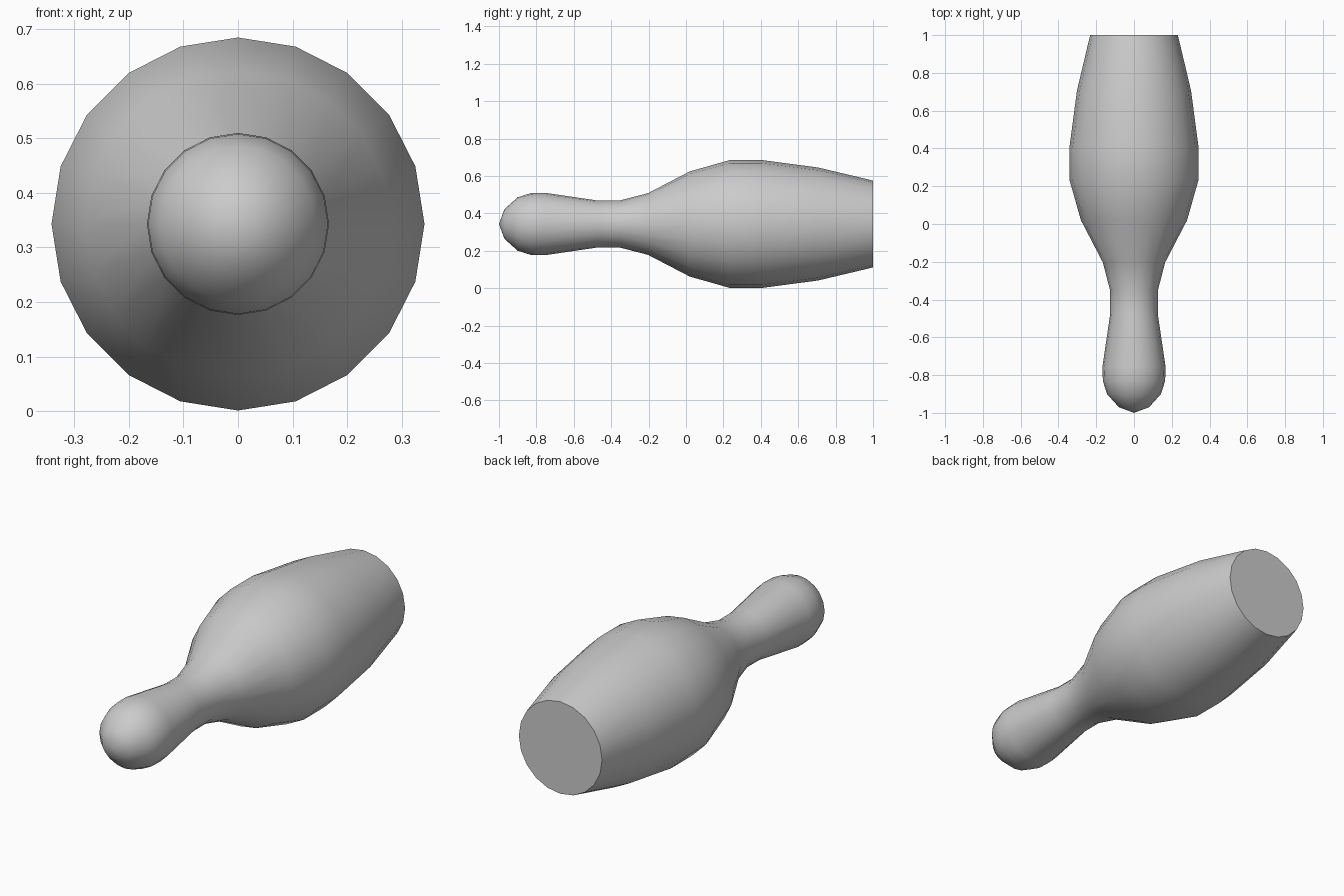
import bpy, bmesh, math

if "Cube" in bpy.data.objects:
    bpy.data.objects.remove(bpy.data.objects["Cube"])

SIDES = 20
CENTRE_Z = 0.343

# Profile of the pin: (position along y, radius), from rounded head to flat base
profile = [(-0.97, 0.08), (-0.90, 0.143), (-0.83, 0.165), (-0.755, 0.167),
           (-0.476, 0.126), (-0.353, 0.126), (-0.203, 0.165), (0.02, 0.281),
           (0.235, 0.342), (0.405, 0.342), (0.706, 0.302), (0.98, 0.237), (1.0, 0.232)]

bm = bmesh.new()


def ring(y, r):
    return [bm.verts.new((r * math.cos(2 * math.pi * i / SIDES), y,
                          CENTRE_Z + r * math.sin(2 * math.pi * i / SIDES)))
            for i in range(SIDES)]


# Lathed body
rings = [ring(y, r) for y, r in profile]
for a, b in zip(rings, rings[1:]):
    for i in range(SIDES):
        j = (i + 1) % SIDES
        bm.faces.new((a[i], a[j], b[j], b[i]))

# Head tip and flat base
tip = bm.verts.new((0, -1, CENTRE_Z))
for i in range(SIDES):
    bm.faces.new((tip, rings[0][(i + 1) % SIDES], rings[0][i]))
bm.faces.new(rings[-1])
bmesh.ops.recalc_face_normals(bm, faces=bm.faces)

mesh = bpy.data.meshes.new("bowling_pin")
bm.to_mesh(mesh)
bm.free()
pin = bpy.data.objects.new("bowling_pin", mesh)
bpy.context.collection.objects.link(pin)

# Smooth sides, crisp base edge
bpy.context.view_layer.objects.active = pin
pin.select_set(True)
bpy.ops.object.shade_smooth_by_angle(angle=math.radians(50))
